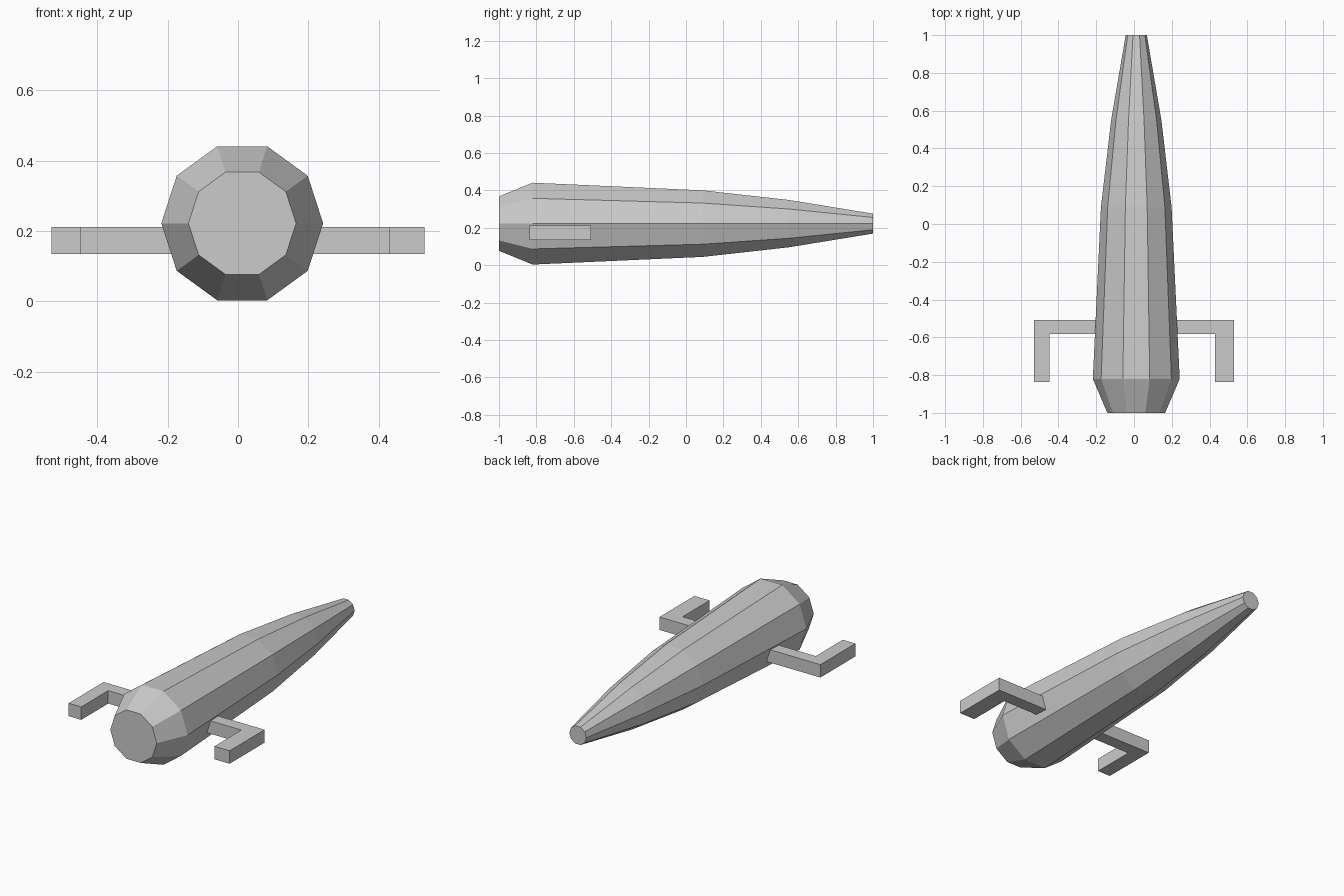
import bpy, bmesh
from math import cos, sin, pi

if "Cube" in bpy.data.objects:
    bpy.data.objects.remove(bpy.data.objects["Cube"])

CX, CZ, SIDES = 0.012, 0.222, 10


def make_object(name, bm):
    bmesh.ops.recalc_face_normals(bm, faces=bm.faces[:])
    mesh = bpy.data.meshes.new(name)
    bm.to_mesh(mesh)
    bm.free()
    obj = bpy.data.objects.new(name, mesh)
    bpy.context.collection.objects.link(obj)
    return obj


# Tapered ten-sided hull lofted along y: (y, radius)
def hull(profile):
    bm = bmesh.new()
    rings = []
    for y, r in profile:
        rings.append([bm.verts.new((CX + r * cos(2 * pi * i / SIDES), y,
                                    CZ + r * sin(2 * pi * i / SIDES)))
                      for i in range(SIDES)])
    for a, b in zip(rings, rings[1:]):
        for i in range(SIDES):
            j = (i + 1) % SIDES
            bm.faces.new((a[i], a[j], b[j], b[i]))
    bm.faces.new(rings[0])
    bm.faces.new(rings[-1])
    return make_object("hull", bm)


# L-shaped side arm: plan outline extruded upwards
def arm(name, side, inner):
    root, outer = 0.18, 0.53
    outline = [(root, -0.507), (outer, -0.507), (outer, -0.836),
               (inner, -0.836), (inner, -0.582), (root, -0.582)]
    bm = bmesh.new()
    face = bm.faces.new([bm.verts.new((side * x, y, 0.135)) for x, y in outline])
    top = bmesh.ops.extrude_face_region(bm, geom=[face])["geom"]
    bmesh.ops.translate(bm, vec=(0, 0, 0.077),
                        verts=[v for v in top if isinstance(v, bmesh.types.BMVert)])
    return make_object(name, bm)


hull([(-1.0, 0.153), (-0.82, 0.23), (0.09, 0.187), (0.55, 0.133), (1.0, 0.056)])
arm("left_arm", -1, 0.447)
arm("right_arm", 1, 0.43)
